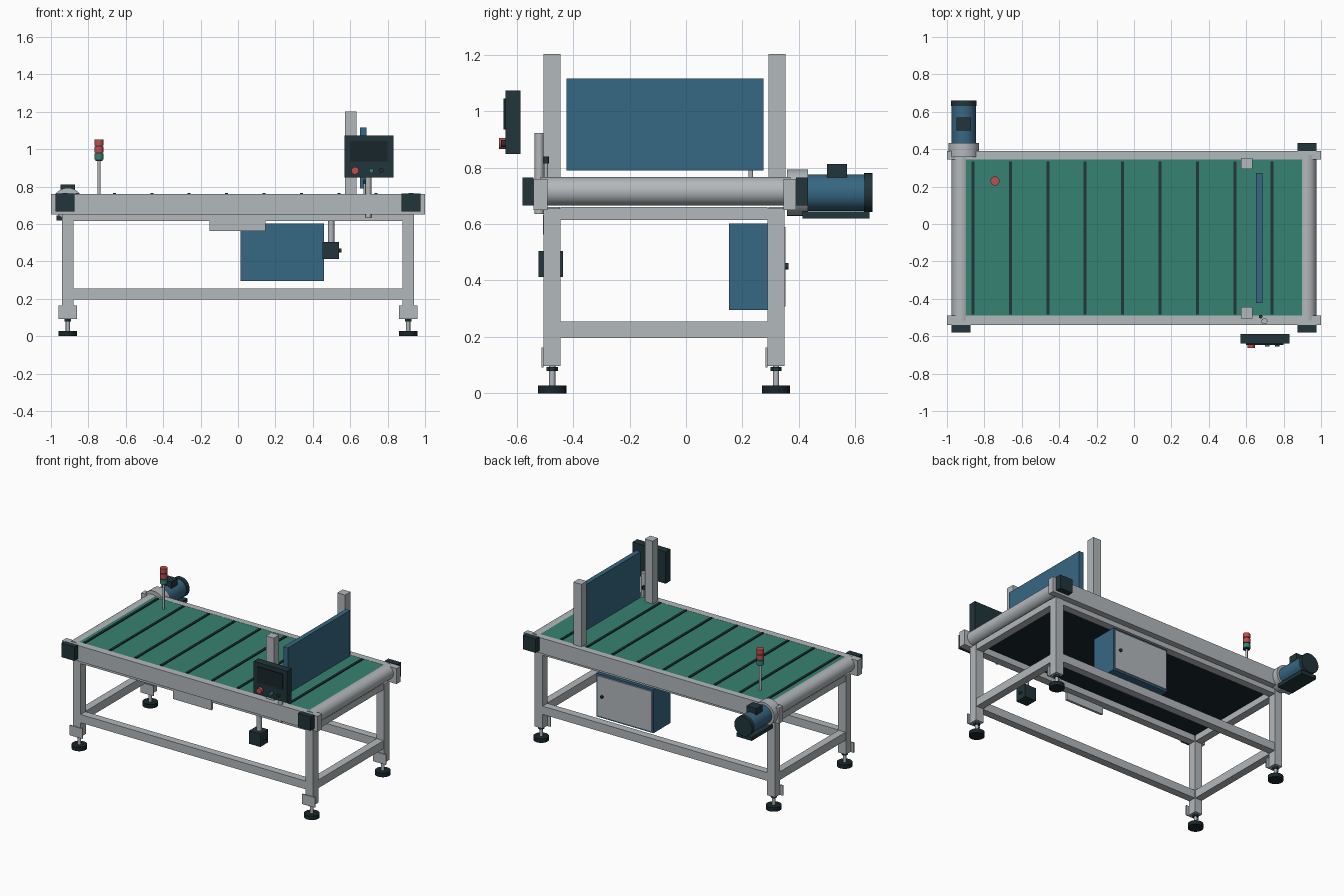
import bpy, bmesh, math
from mathutils import Matrix, Vector

if "Cube" in bpy.data.objects:
    bpy.data.objects.remove(bpy.data.objects["Cube"])


def material(name, rgb):
    m = bpy.data.materials.new(name)
    m.diffuse_color = (*rgb, 1)
    m.use_nodes = True
    m.node_tree.nodes["Principled BSDF"].inputs["Base Color"].default_value = m.diffuse_color
    return m


STEEL = material("light grey steel", (0.45, 0.48, 0.50))
GREEN = material("belt green", (0.036, 0.225, 0.165))
BLUE = material("panel blue", (0.037, 0.135, 0.225))
DARK = material("dark slate", (0.015, 0.035, 0.043))
BLACK = material("black rubber", (0.009, 0.019, 0.023))
RED = material("signal red", (0.53, 0.075, 0.07))


def finish(name, bm, mat):
    mesh = bpy.data.meshes.new(name)
    bm.to_mesh(mesh)
    bm.free()
    mesh.materials.append(mat)
    ob = bpy.data.objects.new(name, mesh)
    bpy.context.collection.objects.link(ob)
    return ob


def box(name, x, y, z, mat):
    """Box from (min, max) ranges."""
    bm = bmesh.new()
    bmesh.ops.create_cube(bm, size=1)
    for v in bm.verts:
        v.co = Vector([r[0] if c < 0 else r[1] for c, r in zip(v.co, (x, y, z))])
    return finish(name, bm, mat)


def cyl(name, start, axis, length, r, mat, sides=32):
    """Cylinder from a start point along axis 'x', 'y' or 'z'."""
    bm = bmesh.new()
    bmesh.ops.create_cone(bm, cap_ends=True, segments=sides, radius1=r, radius2=r, depth=length)
    bmesh.ops.translate(bm, verts=bm.verts, vec=(0, 0, length / 2))
    rot = {"x": Matrix.Rotation(math.pi / 2, 3, "Y"),
           "y": Matrix.Rotation(-math.pi / 2, 3, "X"),
           "z": Matrix.Identity(3)}[axis]
    bmesh.ops.transform(bm, verts=bm.verts, matrix=rot.to_4x4())
    bmesh.ops.translate(bm, verts=bm.verts, vec=start)
    for f in bm.faces:
        f.smooth = len(f.verts) == 4
    for e in bm.edges:
        e.smooth = e.calc_face_angle(0) < 0.7
    return finish(name, bm, mat)


FRONT, BACK, LEG_X = -0.474, 0.319, 0.91   # leg centre lines
H = 0.03                                   # half width of a leg

# Legs, feet and foot brackets
for sx in (-1, 1):
    for y in (FRONT, BACK):
        x = sx * LEG_X
        box("leg", (x - H, x + H), (y - H, y + H), (0.097, 0.655), STEEL)
        box("foot_bracket", (x - 0.05, x + 0.05), (y - 0.038, y - H), (0.092, 0.163), STEEL)
        cyl("foot_pad", (x, y, 0), "z", 0.028, 0.05, BLACK)
        cyl("foot_rod", (x, y, 0.028), "z", 0.07, 0.011, STEEL, 16)
        cyl("foot_nut", (x, y, 0.08), "z", 0.014, 0.02, DARK, 6)

# Frame beams, upper and lower
for name, z in (("upper_beam", (0.615, 0.66)), ("lower_beam", (0.197, 0.255))):
    for y in (FRONT, BACK):
        box(name + "_long", (-0.88, 0.88), (y - 0.027, y + 0.027), z, STEEL)
    for x in (-LEG_X, LEG_X):
        box(name + "_cross", (x - 0.027, x + 0.027), (FRONT + H, BACK - H), z, STEEL)

# Side rails
for y in ((-0.54, -0.49), (0.345, 0.39)):
    box("side_rail", (-1, 1), y, (0.65, 0.76), STEEL)

# Belt with dark underside
belt = box("belt", (-0.925, 0.925), (-0.495, 0.35), (0.67, 0.759), GREEN)
belt.data.materials.append(BLACK)
for p in belt.data.polygons:
    if p.normal.z < -0.5:
        p.material_index = 1

# Belt cleats
for i in range(9):
    x = -0.861 + 0.2 * i
    box("belt_cleat", (x - 0.008, x + 0.008), (-0.485, 0.335), (0.757, 0.766), DARK)

# End rollers and bearing blocks
for x in (-0.925, 0.925):
    cyl("end_roller", (x, -0.515, 0.716), "y", 0.885, 0.05, STEEL, 48)
    box("bearing_block", (x - 0.05, x + 0.05), (-0.58, -0.54), (0.666, 0.764), DARK)
box("bearing_block", (0.875, 0.975), (0.39, 0.432), (0.666, 0.764), DARK)

# Drive motor
MX, MZ = -0.91, 0.711
cyl("gearbox", (MX, 0.357, MZ), "y", 0.075, 0.082, STEEL)
cyl("motor_body", (MX, 0.43, MZ), "y", 0.205, 0.065, BLUE)
cyl("motor_cap", (MX, 0.63, MZ), "y", 0.031, 0.069, DARK)
box("motor_terminal_box", (MX - 0.038, MX + 0.038), (0.5, 0.57), (0.765, 0.812), DARK)
box("motor_base", (MX - 0.06, MX + 0.06), (0.413, 0.65), (0.62, 0.645), DARK)

# Gantry posts and inspection panel
for y in (-0.475, 0.323):
    box("gantry_post", (0.572, 0.634), (y - H, y + H), (0.755, 1.202), STEEL)
box("gantry_panel", (0.652, 0.686), (-0.423, 0.274), (0.79, 1.115), BLUE)

# Operator console with screen and buttons
box("console_box", (0.57, 0.831), (-0.64, -0.587), (0.848, 1.073), DARK)
box("console_screen", (0.6, 0.8), (-0.647, -0.64), (0.935, 1.045), BLACK)
for name, x, r, d, m in (("stop_button", 0.626, 0.02, 0.022, RED),
                         ("start_button", 0.713, 0.012, 0.015, GREEN),
                         ("reset_button", 0.766, 0.012, 0.015, DARK)):
    cyl(name, (x, -0.64 - d, 0.885), "y", d, r, m, 24)
cyl("console_pole", (0.697, -0.52, 0.635), "z", 0.287, 0.016, STEEL, 24)

# Small belt sensor beside the pole
cyl("sensor_stem", (0.677, -0.495, 0.755), "z", 0.065, 0.006, STEEL, 12)
cyl("sensor_head", (0.677, -0.495, 0.815), "z", 0.024, 0.01, DARK, 12)

# Signal tower
TX, TY = -0.743, 0.23
cyl("tower_pole", (TX, TY, 0.755), "z", 0.19, 0.008, STEEL, 16)
cyl("tower_core", (TX, TY, 0.938), "z", 0.1, 0.019, DARK, 24)
for z, m in ((0.944, GREEN), (0.982, RED), (1.02, RED)):
    cyl("tower_lamp", (TX, TY, z), "z", 0.032, 0.024, m, 24)

# Control cabinet hung at the back
box("cabinet", (0.013, 0.46), (0.152, 0.345), (0.295, 0.602), BLUE)
box("cabinet_door", (0.025, 0.448), (0.345, 0.352), (0.308, 0.589), STEEL)
cyl("cabinet_knob", (0.41, 0.352, 0.45), "y", 0.011, 0.011, DARK, 16)

# Front cable tray and hanging switch box
box("cable_tray", (-0.152, 0.146), (-0.507, -0.49), (0.562, 0.632), STEEL)
cyl("switch_hanger", (0.498, -0.474, 0.5), "z", 0.12, 0.017, STEEL, 16)
box("switch_box", (0.452, 0.54), (-0.522, -0.435), (0.413, 0.505), DARK)
cyl("switch_knob", (0.54, -0.478, 0.458), "x", 0.013, 0.01, DARK, 16)
